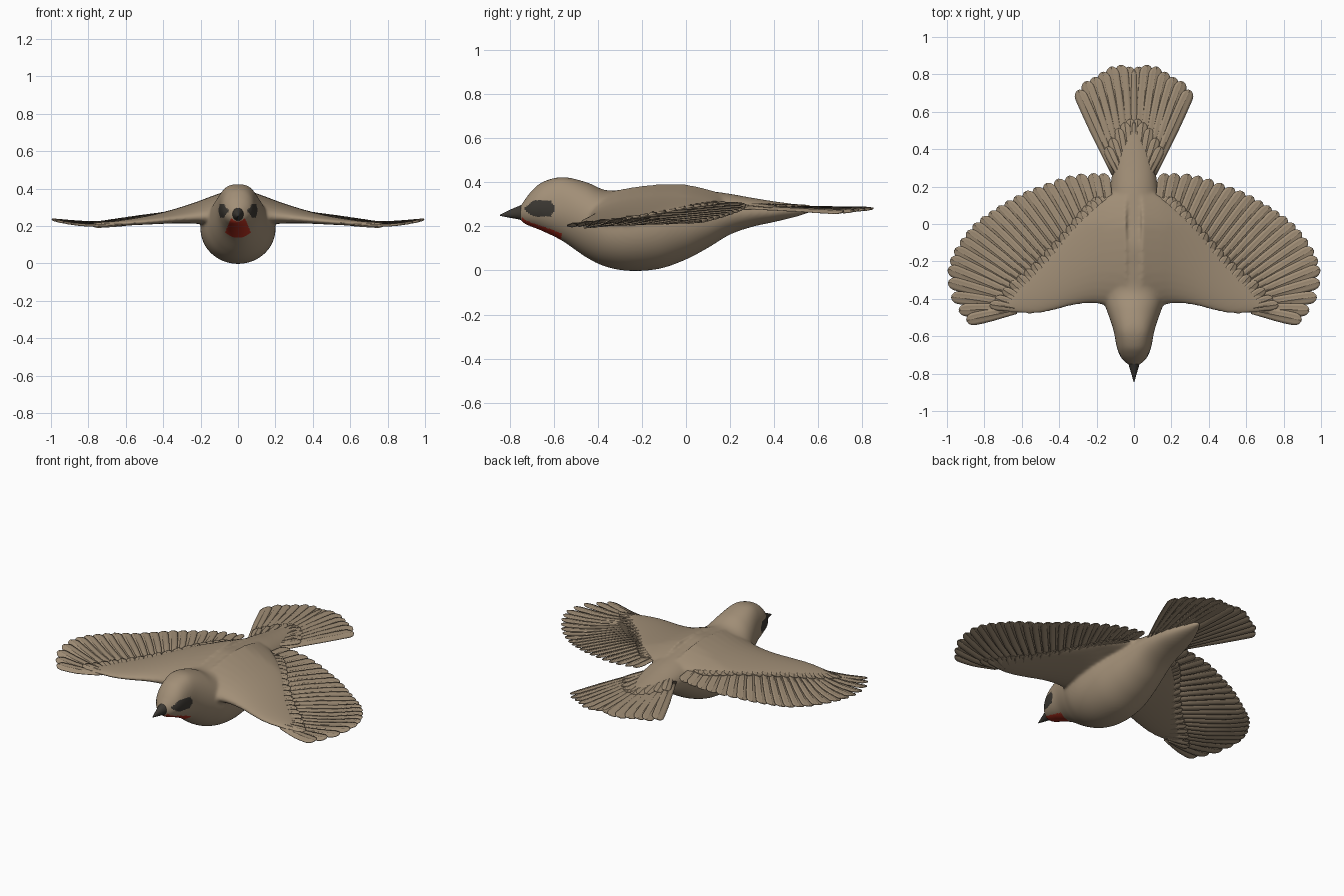
import bpy, bmesh, math
from mathutils import Vector

cube = bpy.data.objects.get("Cube")
if cube:
    bpy.data.objects.remove(cube, do_unlink=True)


def material(name, rgb):
    m = bpy.data.materials.new(name)
    m.use_nodes = True
    m.diffuse_color = (*rgb, 1)
    m.node_tree.nodes["Principled BSDF"].inputs["Base Color"].default_value = (*rgb, 1)
    return m


TAN = material("tan_plumage", (0.36, 0.275, 0.185))
DARK = material("dark_mask", (0.045, 0.04, 0.033))
RED = material("red_throat", (0.46, 0.03, 0.014))


def spline(points, t):
    """Catmull-Rom point at t (0 to 1) along a list of tuples."""
    n = len(points) - 1
    i = min(int(t * n), n - 1)
    f = t * n - i
    p0, p1, p2, p3 = (points[max(0, min(n, i + k))] for k in (-1, 0, 1, 2))
    return [b + 0.5 * f * (c - a + f * (2*a - 5*b + 4*c - d + f * (3*(b - c) + d - a)))
            for a, b, c, d in zip(p0, p1, p2, p3)]


def finish(bm, name, mat, thickness=0, angle=40):
    """Turn a bmesh into a smooth object; thin vanes are thickened and mirrored."""
    bmesh.ops.recalc_face_normals(bm, faces=bm.faces)
    mesh = bpy.data.meshes.new(name)
    bm.to_mesh(mesh)
    bm.free()
    ob = bpy.data.objects.new(name, mesh)
    bpy.context.collection.objects.link(ob)
    mesh.materials.append(mat)
    bpy.ops.object.select_all(action="DESELECT")
    ob.select_set(True)
    bpy.context.view_layer.objects.active = ob
    bpy.ops.object.shade_smooth_by_angle(angle=math.radians(angle))
    if thickness:
        s = ob.modifiers.new("thickness", "SOLIDIFY")
        s.thickness = thickness
        s.offset = 0
        ob.modifiers.new("other_side", "MIRROR")
    return ob


def skin(bm, rings):
    """Join closed rings of points and cap both ends."""
    rows = [[bm.verts.new(p) for p in ring] for ring in rings]
    for a, b in zip(rows, rows[1:]):
        for i in range(len(a)):
            j = (i + 1) % len(a)
            bm.faces.new((a[i], a[j], b[j], b[i]))
    bm.faces.new(rows[0])
    bm.faces.new(rows[-1])


def oval_loft(sections, steps, sides):
    """Sections are y, half width, bottom z, top z; the head is fuller on top."""
    bm = bmesh.new()
    rings = []
    for k in range(steps + 1):
        y, w, lo, hi = spline(sections, k / steps)
        full = 1 - .3 * max(0, 1 - abs(y + .58) / .16)
        ring = []
        for i in range(sides):
            a = math.tau * i / sides
            c, s = math.cos(a), math.sin(a)
            x = math.copysign(abs(c) ** (full if s > 0 else 1), c)
            ring.append((w * x, y, (lo + hi) / 2 + (hi - lo) / 2 * s))
        rings.append(ring)
    skin(bm, rings)
    return bm


def wing_z(x, y):
    inner = max(0, 1 - x / .75)
    rise = .028 * max(0, (x - .7) / .3) ** 2
    return (.204 + inner * (.055 + .12 * (min(y, 0) + .45))
            + .03 * (y + .5) - .06 * inner * max(0, y) + rise)


def tail_z(x, y):
    return .29 - .012 * (y - .3) - .2 * x * x


# Body
bird = oval_loft([
    (-.757, .022, .235, .285), (-.735, .052, .213, .317), (-.7, .078, .198, .362),
    (-.65, .094, .178, .402), (-.56, .112, .133, .424), (-.45, .15, .058, .4),
    (-.36, .182, .016, .364), (-.25, .2, -.002, .372), (-.12, .196, .008, .386),
    (0, .172, .05, .374), (.1, .148, .103, .362), (.2, .128, .163, .348),
    (.3, .112, .198, .33), (.4, .09, .22, .314), (.5, .052, .244, .3),
    (.57, .014, .266, .288)], 120, 72)

# Wing arms: x, front y, rear y, half thickness
arm_sections = [(.04, -.48, .2, .1), (.14, -.44, .15, .076), (.22, -.424, .09, .056),
                (.32, -.434, 0, .039), (.42, -.46, -.11, .028), (.52, -.48, -.21, .021),
                (.62, -.477, -.3, .016), (.71, -.468, -.4, .011)]
for side in (1, -1):
    rings = []
    for k in range(29):
        x, front, rear, th = spline(arm_sections, k / 28)
        ring = []
        for i in range(32):
            a = math.tau * i / 32
            s = (1 - math.cos(a)) / 2
            y = front + (rear - front) * s
            ring.append((side * x, y, wing_z(x, y) + th * math.sin(a) * (1.15 - .5 * s)))
        rings.append(ring)
    skin(bird, rings)

# Fuse body and arms into one soft skin
body = finish(bird, "body_and_wing_arms", TAN)
fuse = body.modifiers.new("fuse", "REMESH")
fuse.mode = "VOXEL"
fuse.voxel_size = .0075
fuse.use_smooth_shade = True
soften = body.modifiers.new("soften", "SMOOTH")
soften.factor = .5
soften.iterations = 14
for name in ("fuse", "soften"):
    bpy.ops.object.modifier_apply(modifier=name)

# Painted eye mask and throat
body.data.materials.clear()
for m in (TAN, DARK, RED):
    body.data.materials.append(m)
for f in body.data.polygons:
    x, y, z = f.center
    half = .036 * min(1, (y + .738) / .045, (-.594 - y) / .02)
    mask = abs(x) > .025 and abs(z - .281) < half
    throat = -.745 < y < -.565 and z < .246 and abs(x) < .034 + .45 * (.246 - z)
    f.material_index = 1 if mask else 2 if throat else 0

# Beak
finish(oval_loft([(-.73, .036, .223, .305), (-.765, .025, .233, .29),
                  (-.805, .013, .24, .273), (-.845, .002, .248, .252)], 12, 20),
       "beak", DARK)

ACROSS = (-1, -.55, -.1, 0, .1, .55, 1)


def feather(bm, root, tip, width, surface, lift_root, lift_tip, roll):
    """Blunt rounded vane with a raised shaft, laid on a surface."""
    root, tip = Vector(root), Vector(tip)
    along = (tip - root).normalized()
    side = Vector((-along.y, along.x))
    cap_start = 1 - 1.25 * width / (tip - root).length
    rows = []
    lengths = [cap_start * k / 5 for k in range(6)]
    lengths += [cap_start + (1 - cap_start) * math.sin(k * math.pi / 12) for k in range(1, 7)]
    for t in lengths:
        cap = math.sqrt(max(.02, 1 - (max(0, t - cap_start) / (1 - cap_start)) ** 2))
        w = width * (.6 + .4 * min(1, t / .6)) * cap
        row = []
        for u in ACROSS:
            p = root.lerp(tip, t) + side * u * w
            shaft = .002 * (1 - t) + .001 if u == 0 else 0
            z = surface(p.x, p.y) + lift_root + (lift_tip - lift_root) * t
            row.append(bm.verts.new((p.x, p.y, z + roll * u * cap + shaft - .002 * u * u)))
        rows.append(row)
    for a, b in zip(rows, rows[1:]):
        for i in range(len(a) - 1):
            bm.faces.new((a[i], a[i + 1], b[i + 1], b[i]))


def feather_row(name, roots, tips, count, widths, surface, lifts, roll):
    bm = bmesh.new()
    for k in range(count):
        t = k / (count - 1)
        w = widths[0] + (widths[1] - widths[0]) * t
        feather(bm, spline(roots, t), spline(tips, t), w, surface, *lifts, roll)
    finish(bm, name, TAN, thickness=.004, angle=30)


# Flight feathers fanning from the arm
feather_row("flight_feathers",
            [(.13, -.1), (.22, -.14), (.32, -.22), (.42, -.3), (.5, -.37), (.57, -.42), (.63, -.46)],
            [(.165, .27), (.28, .268), (.39, .245), (.5, .205), (.6, .165), (.69, .115),
             (.77, .065), (.85, .005), (.915, -.07), (.97, -.16), (.995, -.26),
             (.972, -.4), (.895, -.515)],
            23, (.036, .034), wing_z, (0, 0), .005)

# Upper and lower coverts over the feather bases
covert_roots = [(.1, -.1), (.15, -.12), (.2, -.14), (.28, -.19),
                (.38, -.27), (.48, -.35), (.56, -.41), (.64, -.45)]
covert_tips = [(.14, .13), (.2, .145), (.27, .085), (.35, -.01),
               (.46, -.13), (.56, -.23), (.67, -.32), (.77, -.43)]
feather_row("upper_coverts", covert_roots, covert_tips, 20, (.034, .026),
            wing_z, (.008, .009), .004)
feather_row("lower_coverts", covert_roots, covert_tips, 20, (.034, .026),
            wing_z, (-.008, -.008), .004)

# Tail fan and the short feathers covering its base
feather_row("tail_feathers",
            [(.012, .3), (.03, .3), (.05, .3), (.07, .29), (.085, .28), (.1, .27)],
            [(.025, .84), (.08, .85), (.14, .832), (.195, .792), (.25, .77), (.298, .715)],
            7, (.037, .034), tail_z, (0, 0), .006)
feather_row("tail_coverts",
            [(.01, .33), (.045, .29), (.07, .25)],
            [(.02, .56), (.085, .51), (.145, .41)],
            5, (.028, .026), tail_z, (.016, .007), .004)
